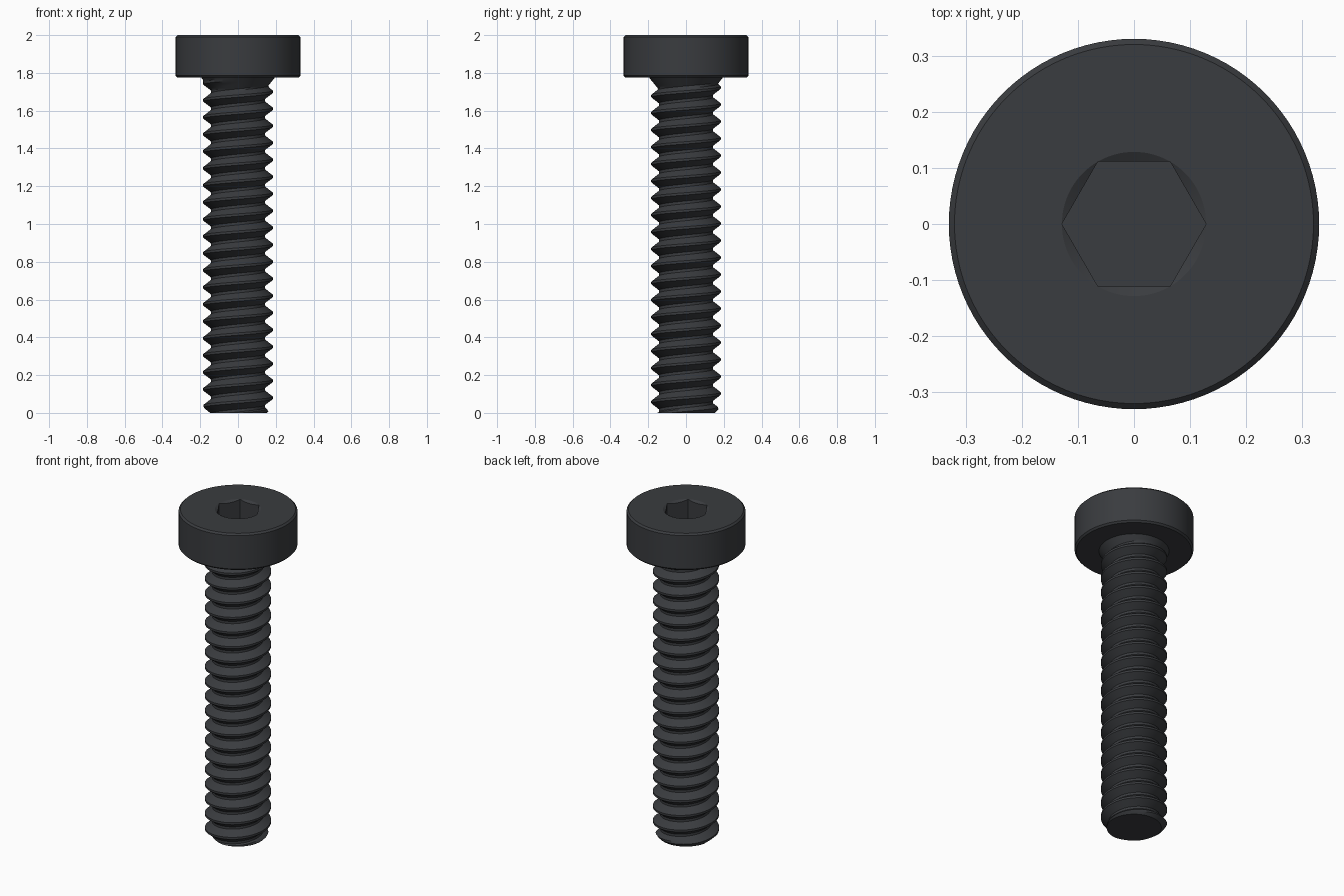
import bpy, bmesh, math

if "Cube" in bpy.data.objects:
    bpy.data.objects.remove(bpy.data.objects["Cube"])

TAU = 2 * math.pi
HEAD_Z, TOP, SEGS = 1.775, 2.0, 96

steel = bpy.data.materials.new("black_steel")
steel.diffuse_color = (0.042, 0.045, 0.05, 1)
steel.use_nodes = True
steel.node_tree.nodes["Principled BSDF"].inputs["Base Color"].default_value = steel.diffuse_color


def add_object(name, bm):
    bmesh.ops.recalc_face_normals(bm, faces=bm.faces)
    mesh = bpy.data.meshes.new(name)
    bm.to_mesh(mesh)
    bm.free()
    obj = bpy.data.objects.new(name, mesh)
    bpy.context.collection.objects.link(obj)
    mesh.materials.append(steel)
    return obj


def lathe(name, profile, segs):
    """Closed solid from (radius, z) rings, capped at both ends."""
    bm = bmesh.new()
    rings = [[bm.verts.new((r * math.cos(TAU * i / segs), r * math.sin(TAU * i / segs), z))
              for i in range(segs)] for r, z in profile]
    for a, b in zip(rings, rings[1:]):
        for i in range(segs):
            j = (i + 1) % segs
            bm.faces.new((a[i], a[j], b[j], b[i]))
    bm.faces.new(rings[0][::-1])
    bm.faces.new(rings[-1])
    return add_object(name, bm)


def smooth(obj, angle):
    bpy.ops.object.select_all(action='DESELECT')
    obj.select_set(True)
    bpy.context.view_layer.objects.active = obj
    bpy.ops.object.shade_smooth_by_angle(angle=math.radians(angle))


# Head with small chamfers
head = lathe("head", [(0.32, HEAD_Z), (0.33, HEAD_Z + 0.01), (0.33, TOP - 0.01), (0.32, TOP)], SEGS)

# Hex socket with a conical lead-in
hex_r = 0.1285
cutters = [
    lathe("socket_cutter", [(hex_r, TOP - 0.13), (hex_r, TOP + 0.1)], 6),
    lathe("lead_in_cutter", [(0.098, TOP - 0.0175), (0.1285, TOP), (0.1459, TOP + 0.01)], SEGS),
]
for cutter in cutters:
    mod = head.modifiers.new("cut", 'BOOLEAN')
    mod.operation, mod.solver, mod.object = 'DIFFERENCE', 'EXACT', cutter
    bpy.context.view_layer.objects.active = head
    bpy.ops.object.modifier_apply(modifier=mod.name)
    bpy.data.objects.remove(cutter)
smooth(head, 25)

# Threaded shank: a helical grid, clamped to the shank's ends
PITCH, MAJOR, MINOR, START = 0.09, 0.184, 0.143, 0.08
STEPS = [-0.5, -0.42, -0.34, -0.2, -0.07, 0.07, 0.2, 0.34, 0.42]
SHANK_TOP = HEAD_Z + 0.005


def radius(turn, z):
    phase = ((z - START) / PITCH - turn + 0.5) % 1 - 0.5
    blend = min(1, max(0, (0.42 - abs(phase)) / 0.35))
    r = MINOR + (MAJOR - MINOR) * blend
    fillet = 0.195 - 0.8 * (HEAD_Z - z)
    return max(min(r, 0.152 + z), fillet)


bm = bmesh.new()
columns, n, m = [], 72, len(STEPS)
for i in range(n):
    turn, column = i / n, []
    for k in range(-3, 23):
        for s in STEPS:
            z = min(SHANK_TOP, max(0, START + PITCH * (k + s + turn)))
            r = radius(turn, z)
            column.append(bm.verts.new((r * math.cos(TAU * turn), r * math.sin(TAU * turn), z)))
    columns.append(column)
for i in range(n):
    a, b = columns[i], columns[(i + 1) % n]
    shift = m if i == n - 1 else 0
    for k in range(len(a) - 1 - shift):
        bm.faces.new((a[k], b[k + shift], b[k + 1 + shift], a[k + 1]))
bm.faces.new([c[0] for c in reversed(columns)])
bmesh.ops.remove_doubles(bm, verts=bm.verts, dist=1e-5)
shank = add_object("threaded_shank", bm)
smooth(shank, 30)
